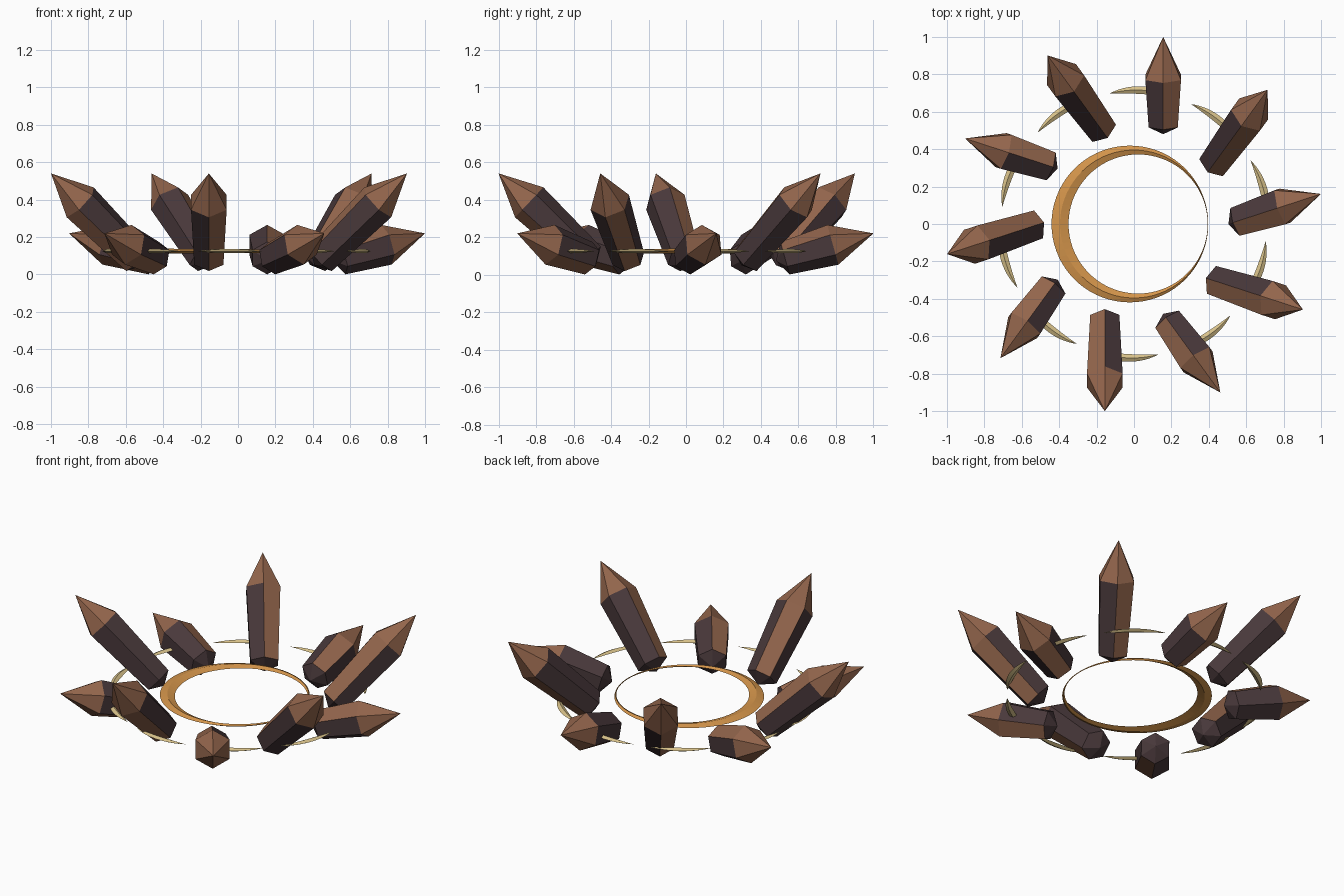
import bpy, bmesh, math
from mathutils import Vector

if "Cube" in bpy.data.objects:
    bpy.data.objects.remove(bpy.data.objects["Cube"])


def material(name, rgb):
    m = bpy.data.materials.new(name)
    m.diffuse_color = (*rgb, 1)
    m.use_nodes = True
    m.node_tree.nodes["Principled BSDF"].inputs["Base Color"].default_value = m.diffuse_color
    return m


BROWN = material("crystal brown", (0.29, 0.13, 0.072))
DARK = material("crystal dark plum", (0.066, 0.04, 0.043))
ORANGE = material("ring orange", (0.66, 0.30, 0.07))
PALE = material("pale gold", (0.68, 0.53, 0.25))


def finish(bm, name, mats):
    bmesh.ops.remove_doubles(bm, verts=bm.verts, dist=0.0003)
    bmesh.ops.recalc_face_normals(bm, faces=bm.faces)
    mesh = bpy.data.meshes.new(name)
    bm.to_mesh(mesh)
    bm.free()
    for m in mats:
        mesh.materials.append(m)
    obj = bpy.data.objects.new(name, mesh)
    bpy.context.collection.objects.link(obj)
    return obj


def polar(r, a, z=0.0):
    return Vector((r * math.cos(a), r * math.sin(a), z))


def crystal(name, base, tip):
    """Six-sided tapered shard with a blunt lower point and a long upper point."""
    axis = (tip - base).normalized()
    length = (tip - base).length
    right = axis.cross(Vector((0, 0, 1))).normalized()
    up = right.cross(axis)
    bm = bmesh.new()

    def ring(dist, r):
        return [bm.verts.new(base + axis * dist + r * (up * math.cos(k * math.pi / 3)
                + right * math.sin(k * math.pi / 3))) for k in range(6)]

    low, high = ring(0.05, 0.09), ring(length - 0.225, 0.11)
    bottom, top = bm.verts.new(base), bm.verts.new(tip)
    for i in range(6):
        j = (i + 1) % 6
        bm.faces.new((bottom, low[j], low[i])).material_index = 1
        # two opposite sides of the body share the tip colour
        bm.faces.new((low[i], low[j], high[j], high[i])).material_index = 0 if i % 3 == 0 else 1
        bm.faces.new((high[i], high[j], top)).material_index = 0
    return finish(bm, name, [BROWN, DARK])


def blade(name, sections, mat, closed):
    """Loft diamond sections (outer, ridge, inner, underside ridge)."""
    bm = bmesh.new()
    rows = [[bm.verts.new(p) for p in s] for s in sections]
    pairs = list(zip(rows, rows[1:] + rows[:1])) if closed else list(zip(rows, rows[1:]))
    for a, b in pairs:
        for i in range(4):
            j = (i + 1) % 4
            bm.faces.new((a[i], a[j], b[j], b[i]))
    return finish(bm, name, [mat])


Z = 0.125
up = Vector((0, 0, 1))

# Central crescent ring: off-centre inner and outer circles meeting at +x
sections = []
for k in range(72):
    a = 2 * math.pi * k / 72
    outer = polar(0.419, a, Z) + Vector((-0.022, 0, 0))
    inner = polar(0.372, a, Z) + Vector((0.022, 0, 0))
    mid = (outer + inner) / 2
    h = 0.003 + 0.11 * (outer - inner).length
    sections.append((outer, mid + up * h, inner, mid - up * h))
blade("crescent_ring", sections, ORANGE, True)

# Ten swirling crystals, alternately low and raised, each with a small crescent
for n in range(10):
    a = n * math.pi / 5
    lean = a + math.radians(18)
    tall = n % 2 == 1
    base = polar(0.505, a, 0.05 if tall else 0.074)
    tip = base + polar(0.52, lean)
    tip.z = 0.54 if tall else 0.22
    crystal("tall_crystal" if tall else "low_crystal", base, tip)

    sections = []
    for k in range(17):
        s = k / 8 - 1
        w = 1 - s * s + 0.004
        t = a + math.radians(14.4 + 14.2 * s)
        outer, inner = polar(0.71 + 0.027 * w, t, Z), polar(0.71 - 0.014 * w, t, Z)
        mid = (outer + inner) / 2
        h = 0.011 * w
        sections.append((outer, mid + up * h, inner, mid - up * h))
    blade("small_crescent", sections, PALE, False)
